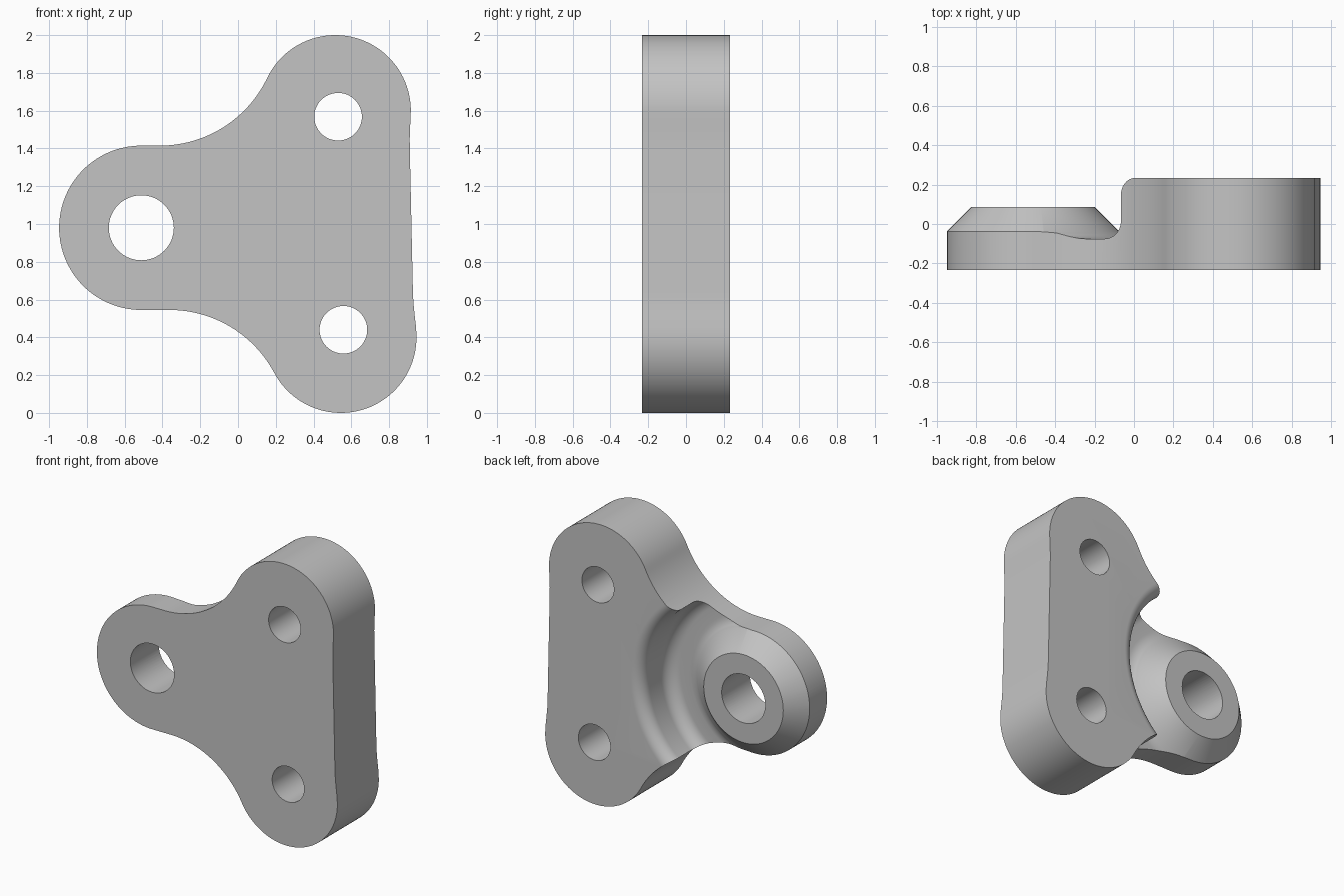
import bpy, bmesh, math
from math import cos, sin, radians, sqrt, atan2, pi
from mathutils import Vector

cube = bpy.data.objects.get("Cube")
if cube:
    bpy.data.objects.remove(cube, do_unlink=True)

HALF = 0.233                                   # half thickness of the plate
PIVOT, PIVOT_R = (-0.512, 0.98), 0.435         # large round end
UPPER, LOWER, LOBE_R = (0.515, 1.6), (0.545, 0.4), 0.4
NECK_R = 0.63                                  # concave blend radius

grey = bpy.data.materials.new("plain grey")
grey.diffuse_color = (0.55, 0.55, 0.55, 1)
grey.use_nodes = True
grey.node_tree.nodes["Principled BSDF"].inputs["Base Color"].default_value = (0.55, 0.55, 0.55, 1)


def arc(centre, radius, start, end, steps):
    """Points on an arc, angles in radians."""
    angles = [start + (end - start) * i / steps for i in range(steps + 1)]
    return [(centre[0] + radius * cos(a), centre[1] + radius * sin(a)) for a in angles]


def make_object(name, bm):
    bmesh.ops.remove_doubles(bm, verts=bm.verts, dist=1e-5)
    bmesh.ops.recalc_face_normals(bm, faces=bm.faces)
    mesh = bpy.data.meshes.new(name)
    bm.to_mesh(mesh)
    bm.free()
    obj = bpy.data.objects.new(name, mesh)
    bpy.context.collection.objects.link(obj)
    mesh.materials.append(grey)
    return obj


def extrude_outline(name, points, depth):
    """Prism through y from an outline in x and z."""
    bm = bmesh.new()
    face = bm.faces.new([bm.verts.new((x, -depth, z)) for x, z in points])
    made = bmesh.ops.extrude_face_region(bm, geom=[face])["geom"]
    moved = [v for v in made if isinstance(v, bmesh.types.BMVert)]
    bmesh.ops.translate(bm, verts=moved, vec=(0, 2 * depth, 0))
    return make_object(name, bm)


def revolve(name, centre, profile, steps=144):
    """Solid turned about an axis along y, from (radius, y) points."""
    bm = bmesh.new()
    verts = [bm.verts.new((centre[0] + r, y, centre[1])) for r, y in profile]
    edges = [bm.edges.new(pair) for pair in zip(verts, verts[1:])]
    bmesh.ops.spin(bm, geom=verts + edges, cent=(centre[0], 0, centre[1]),
                   axis=(0, 1, 0), angle=2 * pi, steps=steps)
    return make_object(name, bm)


def neck(lobe, side):
    """Concave arc tangent to the round end and to a lobe."""
    cz = PIVOT[1] + side * (PIVOT_R + NECK_R)
    dz = lobe[1] - cz
    cx = lobe[0] - sqrt((NECK_R + LOBE_R) ** 2 - dz ** 2)
    tangent = atan2(dz, lobe[0] - cx)
    return arc((cx, cz), NECK_R, tangent, -side * pi / 2, 28), tangent


# Plate outline, counter-clockwise from the right of the upper lobe
upper_neck, upper_a = neck(UPPER, 1)
lower_neck, lower_a = neck(LOWER, -1)
outline = arc(UPPER, LOBE_R, 0, pi + upper_a, 48)
outline += upper_neck[1:]
outline += arc(PIVOT, PIVOT_R, pi / 2, 3 * pi / 2, 60)
outline += lower_neck[::-1][:-1]
outline += arc(LOWER, LOBE_R, pi + lower_a, 2 * pi, 48)
outline += [(0.943, 0.45), (0.935, 0.52), (0.929, 0.58), (0.926, 0.64),
            (0.91, 1.38), (0.909, 1.45), (0.912, 1.53)]
bracket = extrude_outline("bracket", outline, HALF)

# Turned recess: leaves the coned boss, rounded groove and rounded wall
recess = [(0, 0.085), (0.313, 0.085), (0.438, -0.04)]
recess += arc((0.53, 0.045), 0.12, radians(229), radians(270), 6)
recess += arc((0.61, 0.015), 0.09, -pi / 2, 0, 12)
recess += arc((0.785, HALF - 0.085), 0.085, pi, pi / 2, 12)
recess += [(0.785, 0.4), (0, 0.4)]
cutters = [revolve("recess_cutter", PIVOT, recess)]

# Bolt holes and pivot hole
for name, centre, radius in (("pivot_hole_cutter", PIVOT, 0.172),
                             ("upper_hole_cutter", (0.53, 1.568), 0.126),
                             ("lower_hole_cutter", (0.558, 0.44), 0.126)):
    circle = arc(centre, radius, 0, 2 * pi, 64)[:-1]
    cutters.append(extrude_outline(name, circle, 0.5))

bpy.ops.object.select_all(action="DESELECT")
bpy.context.view_layer.objects.active = bracket
bracket.select_set(True)
for cutter in cutters:
    cutter.hide_render = True
    cut = bracket.modifiers.new(cutter.name, "BOOLEAN")
    cut.operation, cut.solver, cut.object = "DIFFERENCE", "EXACT", cutter
    bpy.ops.object.modifier_apply(modifier=cut.name)
for cutter in cutters:
    bpy.data.objects.remove(cutter, do_unlink=True)

bpy.ops.object.shade_smooth_by_angle(angle=radians(30))
